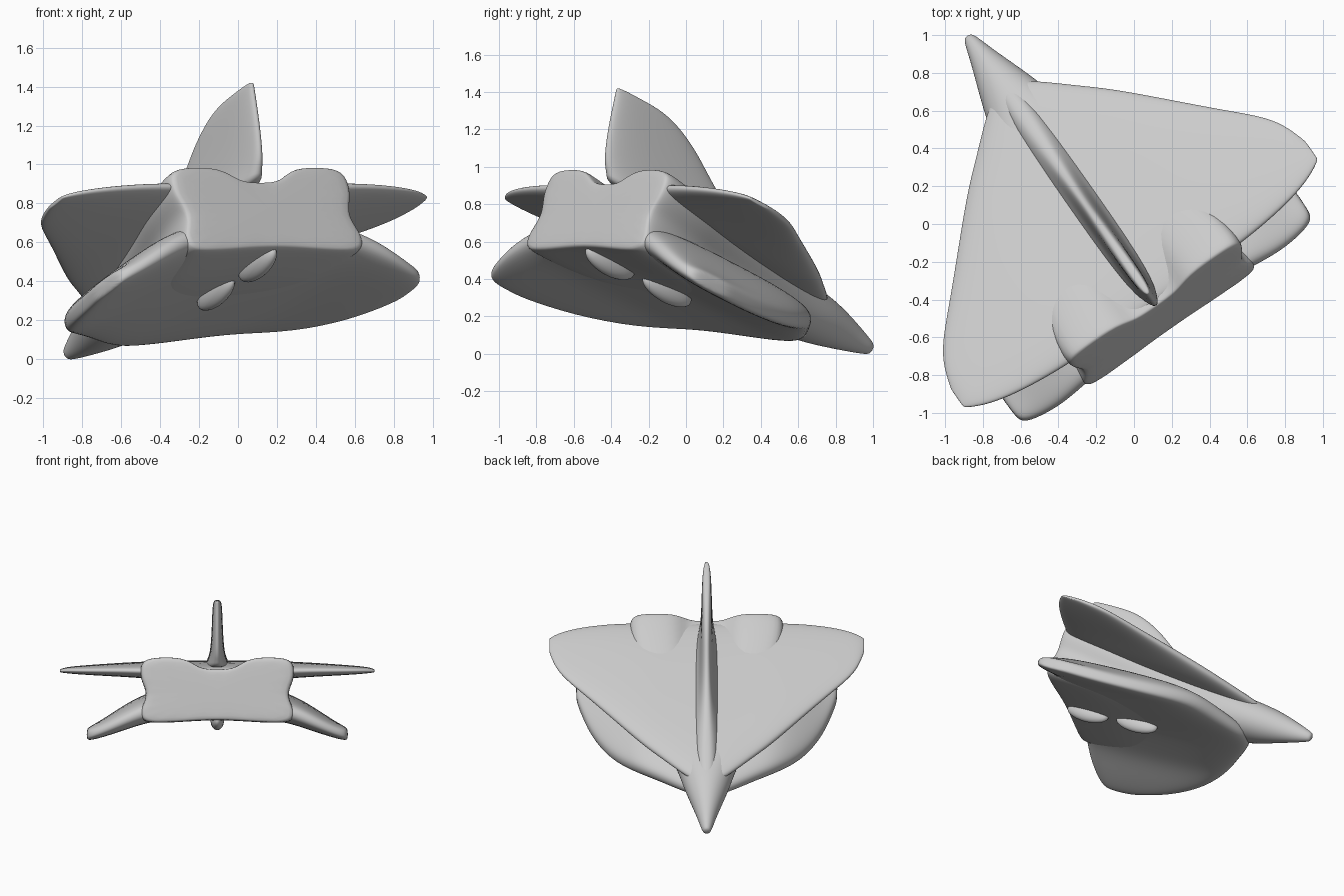
import bpy, bmesh
from math import cos, sin, pi, radians, copysign
from mathutils import Matrix

if "Cube" in bpy.data.objects:
    bpy.data.objects.remove(bpy.data.objects["Cube"])

# Local frame: x right, y forward, z up; the craft is yawed and pitched nose-down
POSE = (Matrix.Translation((-0.125, -0.084, 0.71))
        @ Matrix.Rotation(radians(35), 4, 'Z') @ Matrix.Rotation(radians(-24), 4, 'X'))
parts = []


def finish(name, bm, subdiv):
    bmesh.ops.recalc_face_normals(bm, faces=bm.faces)
    me = bpy.data.meshes.new(name)
    bm.to_mesh(me)
    bm.free()
    ob = bpy.data.objects.new(name, me)
    bpy.context.collection.objects.link(ob)
    if subdiv:
        m = ob.modifiers.new("smooth", 'SUBSURF')
        m.levels = m.render_levels = subdiv
    bpy.context.view_layer.objects.active = ob
    bpy.ops.object.select_all(action='DESELECT')
    ob.select_set(True)
    if subdiv:
        bpy.ops.object.modifier_apply(modifier="smooth")
    bpy.ops.object.shade_smooth_by_angle(angle=radians(45))
    parts.append(ob)
    return ob


def loft(name, rings, subdiv=2):
    bm = bmesh.new()
    vs = [[bm.verts.new(p) for p in r] for r in rings]
    n = len(vs[0])
    for a, b in zip(vs, vs[1:]):
        for i in range(n):
            j = (i + 1) % n
            bm.faces.new((a[i], a[j], b[j], b[i]))
    bm.faces.new(vs[0])
    bm.faces.new(vs[-1])
    return finish(name, bm, subdiv)


def section(front, rear, half, e, n=16):
    # superellipse aerofoil as (along, thickness) pairs
    mid, c = (front + rear) / 2, (front - rear) / 2
    out = []
    for k in range(n):
        t = 2 * pi * (k + 0.5) / n
        out.append((mid + c * copysign(abs(cos(t)) ** e, cos(t)),
                    half * copysign(abs(sin(t)) ** e, sin(t))))
    return out


def wing(name, stations, e, tilt=0):
    # stations: lateral, front, rear, height, half thickness
    full = [(-s[0],) + s[1:] for s in reversed(stations[1:])] + stations
    return loft(name, [[(l, y, h + z + tilt * (y + .46)) for y, z in section(f, r, t, e)]
                       for l, f, r, h, t in full])


# Upper delta wing
wing("upper_wing", [
    (0, 1.14, -.46, -.005, .065), (.16, 1.02, -.46, -.005, .065), (.32, .86, -.46, -.005, .065),
    (.46, .73, -.46, -.005, .065), (.67, .49, -.45, .0, .052), (.88, .25, -.42, .0, .04),
    (1.02, .10, -.38, .0, .03), (1.10, -.02, -.34, .0, .022),
    (1.14, -.16, -.31, -.003, .012), (1.145, -.18, -.30, -.003, .008)], .75)

# Lower drooping wing
wing("lower_wing", [
    (0, 1.05, -.47, -.25, .09), (.18, .96, -.47, -.26, .095), (.36, .84, -.47, -.27, .105),
    (.52, .74, -.47, -.29, .105), (.70, .55, -.46, -.37, .085), (.85, .25, -.41, -.44, .06),
    (.93, -.04, -.37, -.465, .05), (.95, -.12, -.32, -.47, .035)], .65, .02)

# Fuselage: hourglass section shrinking to the nose
half = [(.0, .62), (.25, .65), (.40, 1), (.85, 1), (1.0, .85), (1.0, .35), (.92, .0),
        (.93, -.3), (1.0, -.6), (.99, -.9), (.85, -1), (.45, -.95), (.0, -.88)]
profile = half + [(-x, z) for x, z in reversed(half[1:-1])]
# stations: along, half width, top, bottom, blend to round
hull = [(-.475, .53, .08, -.36, 0), (-.465, .555, .10, -.38, 0), (-.40, .565, .10, -.385, 0),
        (-.25, .55, .08, -.385, 0), (-.08, .51, .05, -.38, 0), (.1, .45, .04, -.36, .1),
        (.5, .33, .05, -.31, .5), (.85, .22, .07, -.265, .9), (1.05, .165, .055, -.24, 1),
        (1.2, .115, .03, -.205, 1), (1.35, .065, -.015, -.165, 1),
        (1.45, .038, -.05, -.135, 1), (1.48, .022, -.065, -.12, 1)]
rings = []
for y, w, top, bot, k in hull:
    mid, hh = (top + bot) / 2, (top - bot) / 2
    ring = []
    for i, (x, z) in enumerate(profile):
        t = pi / 2 - 2 * pi * i / len(profile)
        ring.append((w * (x * (1 - k) + cos(t) * k), y, mid + hh * (z * (1 - k) + sin(t) * k)))
    rings.append(ring)
loft("fuselage", rings)

# Tail fin with the spine flowing toward the nose: height, front, rear, half thickness
fin = [(.0, 1.25, -.46, .10), (.06, 1.02, -.49, .08), (.10, .72, -.52, .062), (.16, .42, -.545, .05),
       (.28, .19, -.575, .042), (.40, .02, -.595, .038), (.47, -.13, -.605, .034),
       (.50, -.23, -.61, .028), (.515, -.33, -.61, .018)]
loft("tail_fin", [[(x, y, h) for y, x in section(f, r, t, .75)] for h, f, r, t in fin])


# Rounded pods hanging on the belly centreline
def pod(name, loc, size):
    bm = bmesh.new()
    bmesh.ops.create_icosphere(bm, subdivisions=3, radius=1,
                               matrix=Matrix.Translation(loc) @ Matrix.Diagonal((*size, 1)))
    finish(name, bm, 0)


pod("belly_pod_rear", (0, -.27, -.36), (.05, .17, .075))
pod("belly_pod_front", (0, .13, -.345), (.045, .17, .07))

# Pose and settle on the ground
for ob in parts:
    ob.data.transform(POSE)
low = min(v.co.z for ob in parts for v in ob.data.vertices)
for ob in parts:
    ob.data.transform(Matrix.Translation((0, 0, -low)))
